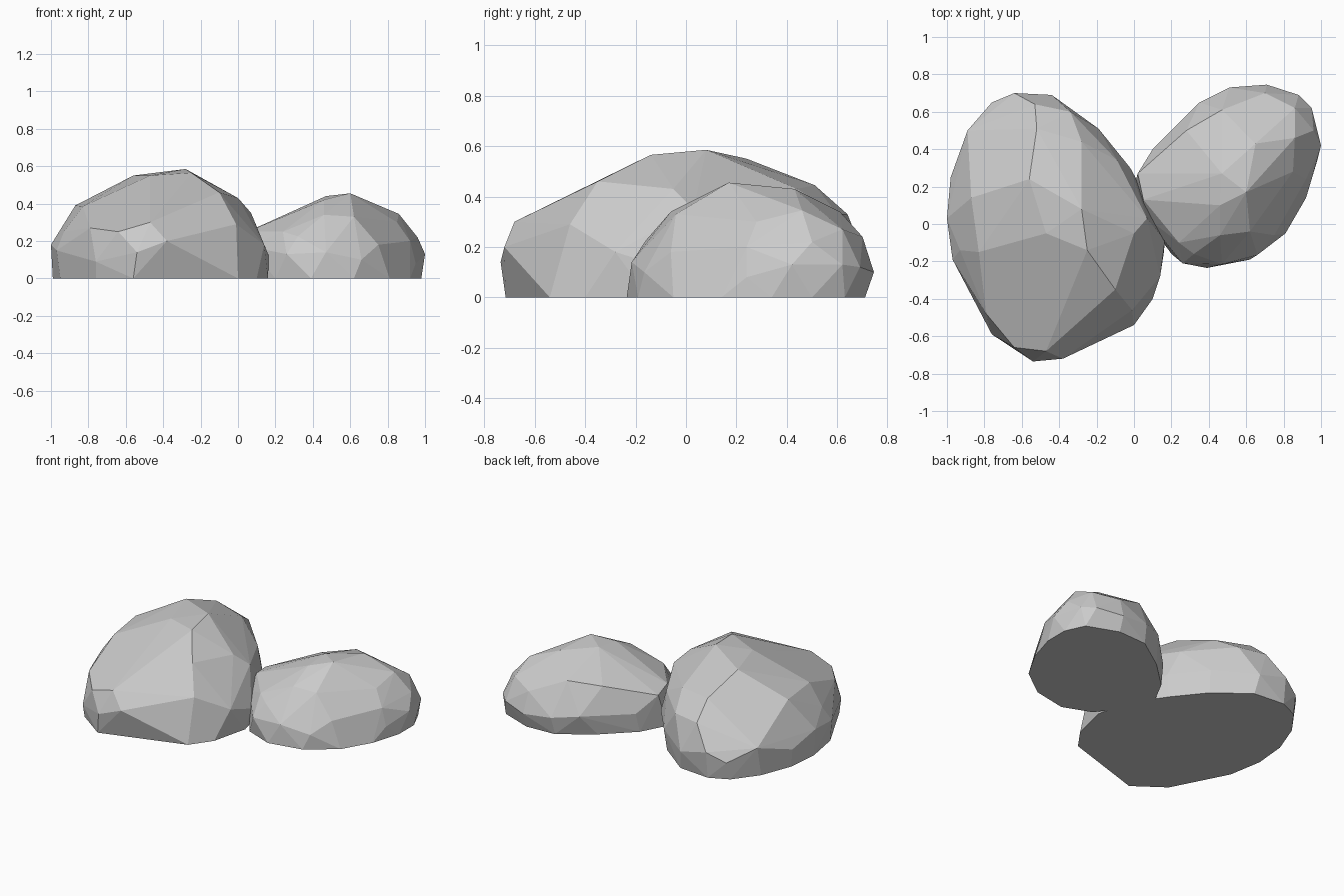
import bpy, bmesh


def make_rock(name, base, points):
    """Flat-faced boulder: convex hull of a ground outline and surface corners."""
    bm = bmesh.new()
    for x, y in base:
        bm.verts.new((x, y, 0))
    for p in points:
        bm.verts.new(p)
    res = bmesh.ops.convex_hull(bm, input=bm.verts[:])
    loose = [v for v in bm.verts if not v.link_faces]
    bmesh.ops.delete(bm, geom=loose, context='VERTS')
    # merge only truly flat neighbours, e.g. the underside
    bmesh.ops.dissolve_limit(bm, angle_limit=0.02, verts=bm.verts[:], edges=bm.edges[:])
    bmesh.ops.recalc_face_normals(bm, faces=bm.faces[:])
    mesh = bpy.data.meshes.new(name)
    bm.to_mesh(mesh)
    bm.free()
    obj = bpy.data.objects.new(name, mesh)
    bpy.context.collection.objects.link(obj)
    return obj


# Large boulder on the left
make_rock("large_rock",
    [(-0.56, -0.715), (0, -0.54), (0.10, -0.40), (0.16, -0.15), (0.10, 0.08),
     (-0.04, 0.29), (-0.20, 0.49), (-0.42, 0.66), (-0.64, 0.68), (-0.77, 0.62),
     (-0.89, 0.46), (-0.97, 0.25), (-0.99, 0.03), (-0.95, -0.2), (-0.76, -0.57)],
    [# lower belt
     (-0.54, -0.735, 0.14), (-0.38, -0.72, 0.20), (0.14, -0.28, 0.18),
     (0.165, -0.09, 0.12), (-0.02, 0.30, 0.15), (-0.19, 0.51, 0.15),
     (-0.44, 0.69, 0.13), (-0.64, 0.70, 0.18), (-0.76, 0.65, 0.12),
     (-0.89, 0.50, 0.20), (-0.98, 0.25, 0.12), (-1, 0.03, 0.18),
     (-0.97, -0.19, 0.15), (-0.76, -0.59, 0.09),
     # shoulder
     (-0.47, -0.68, 0.30), (-0.64, -0.66, 0.25), (-0.79, -0.48, 0.27),
     (-0.93, -0.14, 0.25), (-0.01, -0.46, 0.29), (0.07, 0.03, 0.35),
     (-0.09, 0.34, 0.32), (-0.34, 0.60, 0.33), (-0.53, 0.64, 0.33),
     # crown
     (-0.83, -0.15, 0.385), (-0.47, -0.05, 0.55), (-0.25, -0.14, 0.565),
     (-0.10, -0.35, 0.46), (0, -0.05, 0.43), (-0.28, 0.08, 0.585),
     (-0.28, 0.44, 0.43), (-0.56, 0.24, 0.55), (-0.52, 0.51, 0.445),
     (-0.87, 0.14, 0.39)])

# Smaller boulder on the right
make_rock("small_rock",
    [(0.39, -0.235), (0.62, -0.19), (0.81, -0.05), (0.92, 0.14), (0.98, 0.34),
     (0.98, 0.50), (0.92, 0.63), (0.71, 0.71), (0.50, 0.70), (0.28, 0.55),
     (0.09, 0.37), (0.0, 0.2), (0.07, 0.02), (0.2, -0.16)],
    [# lower belt
     (0.26, -0.21, 0.13), (0.47, -0.215, 0.14), (0.66, -0.165, 0.10),
     (0.95, 0.24, 0.08), (1, 0.42, 0.13), (0.95, 0.62, 0.13),
     (0.88, 0.69, 0.12), (0.71, 0.745, 0.10), (0.51, 0.73, 0.12),
     (0.35, 0.65, 0.14), (0.10, 0.40, 0.13), (0.06, 0.04, 0.17),
     # shoulder
     (0.32, -0.16, 0.225), (0.75, -0.06, 0.18), (0.92, 0.24, 0.20),
     (0.96, 0.50, 0.22), (0.86, 0.62, 0.27), (0.70, 0.70, 0.24),
     (0.28, 0.50, 0.31), (0.05, 0.13, 0.25), (0.02, 0.27, 0.23), (0.24, -0.10, 0.25),
     # crown
     (0.46, -0.06, 0.34), (0.62, -0.04, 0.33), (0.46, 0.10, 0.42),
     (0.60, 0.17, 0.455), (0.47, 0.27, 0.44), (0.65, 0.43, 0.43),
     (0.85, 0.28, 0.30), (0.86, 0.46, 0.345), (0.47, 0.61, 0.34)])
